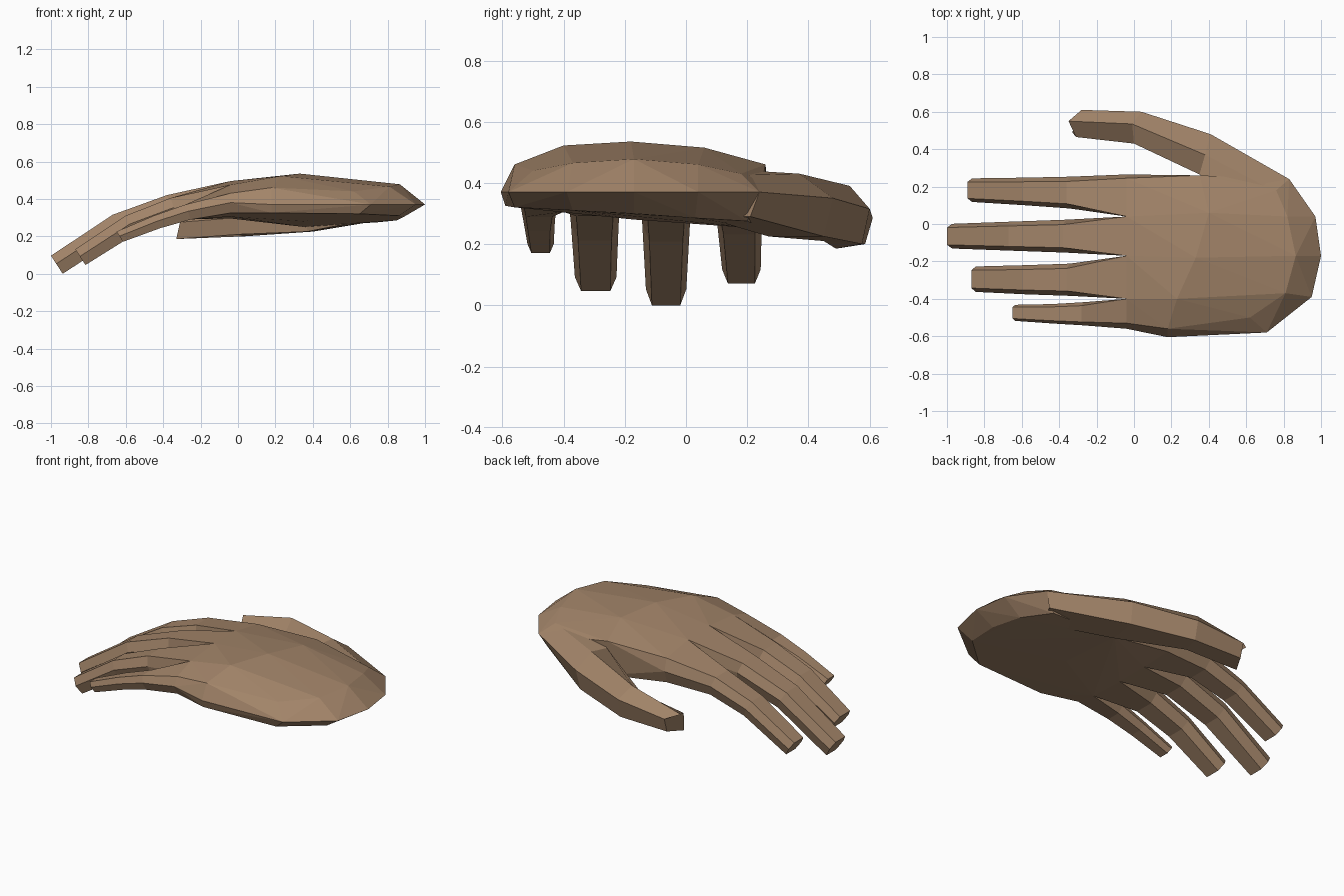
import bpy, bmesh, math
from mathutils import Vector

bm = bmesh.new()
KX = -0.04  # x of the knuckle line


def loft(rings, cap_start=False):
    """Skin a list of equal-length rings and cap the far end."""
    vs = [[bm.verts.new(p) for p in r] for r in rings]
    n = len(rings[0])
    for a, b in zip(vs, vs[1:]):
        for i in range(n):
            j = (i + 1) % n
            bm.faces.new((a[i], a[j], b[j], b[i]))
    bm.faces.new(vs[-1])
    if cap_start:
        bm.faces.new(vs[0])


# knuckle line profile: (y, z) of top, side and bottom points at each web
webs = [
    ((-0.53, 0.43), (-0.56, 0.38), (-0.53, 0.325)),
    ((-0.40, 0.475), (-0.40, 0.39), (-0.40, 0.305)),
    ((-0.17, 0.495), (-0.17, 0.40), (-0.17, 0.295)),
    ((0.04, 0.49), (0.04, 0.40), (0.04, 0.295)),
    ((0.245, 0.455), (0.265, 0.38), (0.24, 0.305)),
]

# palm: hull of the knuckle line, rim, back of hand and underside
palm = [(0.18, -0.605, 0.37), (0.71, -0.58, 0.37), (0.95, -0.39, 0.37),
        (1.0, -0.17, 0.37), (0.97, 0.04, 0.37), (0.83, 0.24, 0.37),
        (0.18, -0.56, 0.46), (0.62, -0.50, 0.44), (0.81, -0.37, 0.465),
        (0.865, -0.17, 0.478), (0.82, 0.04, 0.46), (0.76, 0.18, 0.43),
        (0.23, -0.40, 0.522), (0.33, -0.18, 0.535), (0.40, 0.06, 0.515),
        (0.35, 0.26, 0.46),
        (0.18, -0.59, 0.325), (0.65, -0.56, 0.32), (0.86, -0.37, 0.31),
        (0.88, -0.17, 0.30), (0.85, 0.03, 0.285), (0.75, 0.20, 0.275),
        (0.35, 0.25, 0.25), (0.35, -0.17, 0.28)]
for i, (top, side, bot) in enumerate(webs):
    pts = [top, bot] + ([side] if i in (0, 4) else [])
    palm += [(KX, *p) for p in pts]
hull = bmesh.ops.convex_hull(bm, input=[bm.verts.new(p) for p in palm])
junk = {v for k in ("geom_interior", "geom_unused") for v in hull[k]
        if isinstance(v, bmesh.types.BMVert)}
bmesh.ops.delete(bm, geom=list(junk), context='VERTS')
front = [f for f in bm.faces if all(abs(v.co.x - KX) < 1e-4 for v in f.verts)]
bmesh.ops.delete(bm, geom=front, context='FACES')

# fingers from little to index: joints as (x, top z, y, half width, depth)
fingers = [
    [(-0.28, 0.37, -0.480, 0.062, 0.085), (-0.45, 0.31, -0.480, 0.052, 0.075),
     (-0.65, 0.225, -0.475, 0.043, 0.065)],
    [(-0.36, 0.405, -0.298, 0.086, 0.120), (-0.60, 0.31, -0.298, 0.078, 0.110),
     (-0.87, 0.13, -0.295, 0.068, 0.100)],
    [(-0.38, 0.42, -0.065, 0.088, 0.125), (-0.67, 0.315, -0.065, 0.078, 0.120),
     (-1.00, 0.096, -0.065, 0.066, 0.115)],
    [(-0.36, 0.415, 0.168, 0.085, 0.120), (-0.60, 0.33, 0.174, 0.074, 0.110),
     (-0.89, 0.155, 0.181, 0.063, 0.100)],
]
for k, joints in enumerate(fingers):
    a, b = webs[k], webs[k + 1]
    rings = [[(KX, *p) for p in (a[0], b[0], b[1], b[2], a[2], a[1])]]
    for (x, z, y, w, d), deg in zip(joints, (18, 27, 33)):
        t = math.radians(deg)
        down = Vector((math.sin(t), 0, -math.cos(t)))
        section = [(-0.7, 0), (0.7, 0), (1, 0.45), (0.7, 1), (-0.7, 1), (-1, 0.45)]
        rings.append([Vector((x, y + w * u, z)) + down * d * v for u, v in section])
    loft(rings)

# thumb: ridge, outer, outer bottom, inner bottom and inner edge, root to tip
loft([
    [(0.76, 0.17, 0.425), (0.83, 0.24, 0.37), (0.79, 0.21, 0.29),
     (0.70, 0.05, 0.29), (0.62, 0.05, 0.45)],
    [(0.38, 0.37, 0.43), (0.41, 0.48, 0.35), (0.40, 0.45, 0.225),
     (0.37, 0.27, 0.225), (0.35, 0.265, 0.42)],
    [(-0.01, 0.535, 0.39), (0.04, 0.60, 0.315), (0.04, 0.575, 0.20),
     (0.0, 0.45, 0.21), (0.0, 0.43, 0.30)],
    [(-0.35, 0.55, 0.31), (-0.28, 0.61, 0.285), (-0.28, 0.585, 0.20),
     (-0.33, 0.49, 0.185), (-0.31, 0.465, 0.275)],
], cap_start=True)

# weld fingers to the palm and flatten tiny creases
bmesh.ops.remove_doubles(bm, verts=bm.verts[:], dist=0.0005)
bmesh.ops.recalc_face_normals(bm, faces=bm.faces[:])
low = min(v.co.z for v in bm.verts)
bmesh.ops.translate(bm, verts=bm.verts[:], vec=(0, 0, -low))

mesh = bpy.data.meshes.new("hand")
bm.to_mesh(mesh)
bm.free()
hand = bpy.data.objects.new("hand", mesh)
bpy.context.collection.objects.link(hand)
skin = bpy.data.materials.new("skin_brown")
skin.diffuse_color = (0.36, 0.23, 0.14, 1)
mesh.materials.append(skin)
